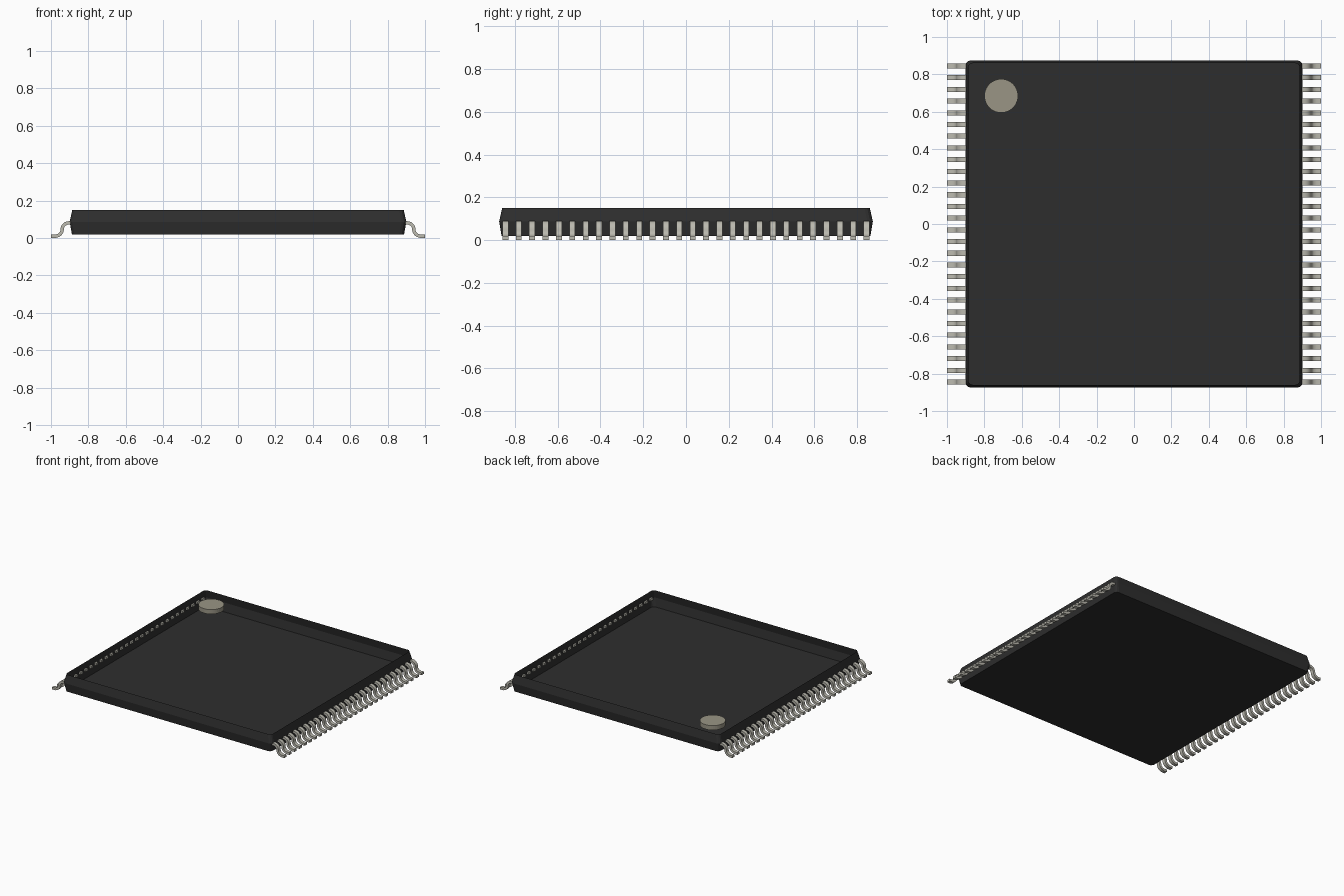
import bpy, bmesh, math
from mathutils import Vector

cube = bpy.data.objects.get("Cube")
if cube:
    bpy.data.objects.remove(cube, do_unlink=True)


def material(name, rgb):
    m = bpy.data.materials.new(name)
    m.use_nodes = True
    m.diffuse_color = (*rgb, 1)
    m.node_tree.nodes["Principled BSDF"].inputs["Base Color"].default_value = (*rgb, 1)
    return m


black = material("black plastic", (0.027, 0.027, 0.027))
metal = material("pale metal", (0.5, 0.49, 0.43))
marker = material("grey beige", (0.32, 0.3, 0.235))


def make_object(name, bm, mat):
    mesh = bpy.data.meshes.new(name)
    bm.to_mesh(mesh)
    bm.free()
    mesh.materials.append(mat)
    obj = bpy.data.objects.new(name, mesh)
    bpy.context.collection.objects.link(obj)
    return obj


def rounded_ring(bm, hx, hy, z, r=0.025, steps=3):
    """Rounded rectangle outline, counter-clockwise."""
    ring = []
    for k, (sx, sy) in enumerate([(1, 1), (-1, 1), (-1, -1), (1, -1)]):
        for i in range(steps + 1):
            a = math.pi / 2 * (k + i / steps)
            ring.append(bm.verts.new((sx * (hx - r) + r * math.cos(a),
                                      sy * (hy - r) + r * math.sin(a), z)))
    return ring


# Thin-walled body, closed below and open above
bm = bmesh.new()
rings = [rounded_ring(bm, hx, hy, z) for hx, hy, z in
         [(0.888, 0.863, 0.02), (0.9, 0.874, 0.087), (0.886, 0.86, 0.15)]]
bm.faces.new(rings[0][::-1])
for low, high in zip(rings, rings[1:]):
    n = len(low)
    for i in range(n):
        j = (i + 1) % n
        bm.faces.new((low[i], low[j], high[j], high[i]))
make_object("body", bm, black)

# Round orientation marker level with the rim
bm = bmesh.new()
bmesh.ops.create_cone(bm, cap_ends=True, segments=40, radius1=0.09, radius2=0.09, depth=0.035)
bmesh.ops.translate(bm, verts=bm.verts, vec=(-0.71, 0.685, 0.1335))
make_object("marker_disc", bm, marker)


# Centre line of a gull-wing pin: shoulder, two bends, foot
def pin_path(steps=6):
    r = 0.035
    path = [Vector((0.886, 0.081))]
    for i in range(steps + 1):
        a = math.pi / 2 * (1 - i / steps)
        path.append(Vector((0.905 + r * math.cos(a), 0.046 + r * math.sin(a))))
    for i in range(1, steps + 1):
        a = math.pi + math.pi / 2 * i / steps
        path.append(Vector((0.975 + r * math.cos(a), 0.046 + r * math.sin(a))))
    path[-1].y = 0.009
    path.append(Vector((1.0, 0.009)))
    return path


def add_pin(bm, path, side, y, half_width=0.0135, half_thick=0.009):
    sections = []
    for i, p in enumerate(path):
        t = (path[min(i + 1, len(path) - 1)] - path[max(i - 1, 0)]).normalized()
        if i in (0, len(path) - 1):
            t = Vector((1, 0))
        nrm = Vector((-t.y, t.x)) * half_thick
        sections.append([bm.verts.new((side * q.x, y + w, max(q.y, 0)))
                         for q, w in ((p + nrm, -half_width), (p + nrm, half_width),
                                      (p - nrm, half_width), (p - nrm, -half_width))])
    for a, b in zip(sections, sections[1:]):
        for k in range(4):
            m = (k + 1) % 4
            bm.faces.new((a[k], a[m], b[m], b[k]))
    bm.faces.new(sections[0])
    bm.faces.new(sections[-1])


# Rows of pins on both sides
PINS = 28
path = pin_path()
for name, side in (("left_pins", 1), ("right_pins", -1)):
    bm = bmesh.new()
    for i in range(PINS):
        add_pin(bm, path, side, -0.845 + 1.69 * i / (PINS - 1))
    bmesh.ops.recalc_face_normals(bm, faces=bm.faces)
    obj = make_object(name, bm, metal)
    bpy.ops.object.select_all(action='DESELECT')
    obj.select_set(True)
    bpy.context.view_layer.objects.active = obj
    bpy.ops.object.shade_smooth_by_angle(angle=math.radians(40))
